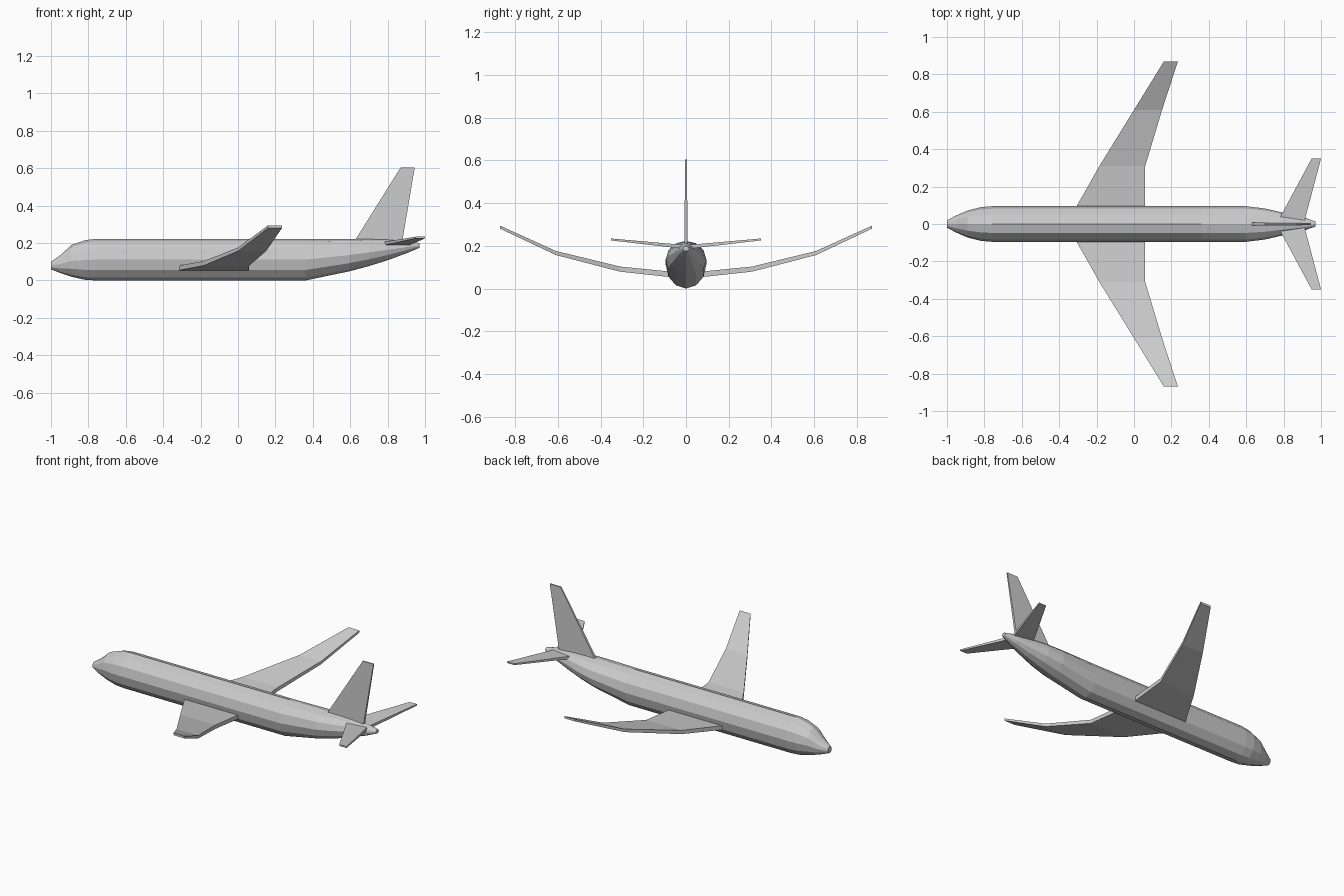
import bpy
import bmesh
from math import sin, cos, tau

cube = bpy.data.objects.get("Cube")
if cube:
    bpy.data.objects.remove(cube, do_unlink=True)

grey = bpy.data.materials.new("light grey")
grey.use_nodes = True
grey.diffuse_color = (0.6, 0.6, 0.6, 1)
grey.node_tree.nodes["Principled BSDF"].inputs["Base Color"].default_value = (0.6, 0.6, 0.6, 1)


def loft(name, rings):
    """Skin a list of equal-length point rings and cap both ends."""
    bm = bmesh.new()
    loops = [[bm.verts.new(p) for p in ring] for ring in rings]
    n = len(loops[0])
    for a, b in zip(loops, loops[1:]):
        for i in range(n):
            j = (i + 1) % n
            bm.faces.new((a[i], a[j], b[j], b[i]))
    bm.faces.new(loops[0])
    bm.faces.new(loops[-1])
    bmesh.ops.recalc_face_normals(bm, faces=bm.faces)
    mesh = bpy.data.meshes.new(name)
    bm.to_mesh(mesh)
    bm.free()
    mesh.materials.append(grey)
    obj = bpy.data.objects.new(name, mesh)
    bpy.context.collection.objects.link(obj)
    return obj


def oval(x, bottom, top, half_width, sides=12):
    """Fuselage cross-section with a corner at the very top."""
    mid, half = (top + bottom) / 2, (top - bottom) / 2
    return [(x, half_width * sin(tau * i / sides), mid + half * cos(tau * i / sides))
            for i in range(sides)]


def wing_rib(side, y, lead, trail, bottom, top):
    """Rectangular slice across a wing."""
    return [(lead, side * y, bottom), (trail, side * y, bottom),
            (trail, side * y, top), (lead, side * y, top)]


# Fuselage: x, bottom, top, half width
stations = [
    (-1.00, 0.06, 0.10, 0.02),
    (-0.95, 0.04, 0.135, 0.046),
    (-0.89, 0.02, 0.19, 0.072),
    (-0.82, 0.004, 0.215, 0.09),
    (-0.76, 0.0, 0.223, 0.095),
    (0.36, 0.0, 0.223, 0.095),
    (0.60, 0.05, 0.223, 0.095),
    (0.70, 0.077, 0.223, 0.083),
    (0.80, 0.108, 0.22, 0.06),
    (0.90, 0.145, 0.212, 0.038),
    (0.97, 0.175, 0.20, 0.014),
]
loft("fuselage", [oval(*s) for s in stations])

# Wings and tailplanes: y, leading x, trailing x, bottom, top
wing = [
    (0.04, -0.338, 0.06, 0.05, 0.076),
    (0.31, -0.185, 0.06, 0.079, 0.103),
    (0.61, 0.0, 0.15, 0.157, 0.176),
    (0.87, 0.16, 0.235, 0.28, 0.294),
]
tailplane = [
    (0.01, 0.767, 0.91, 0.186, 0.204),
    (0.35, 0.95, 1.0, 0.225, 0.234),
]
for label, side in (("left", 1), ("right", -1)):
    loft(label + "_wing", [wing_rib(side, *r) for r in wing])
    loft(label + "_tailplane", [wing_rib(side, *r) for r in tailplane])

# Tail fin: z, leading x, trailing x, half thickness
fin = [(0.19, 0.61, 0.875, 0.008), (0.605, 0.87, 0.945, 0.004)]
loft("tail_fin", [[(lead, -t, z), (trail, -t, z), (trail, t, z), (lead, t, z)]
                  for z, lead, trail, t in fin])
